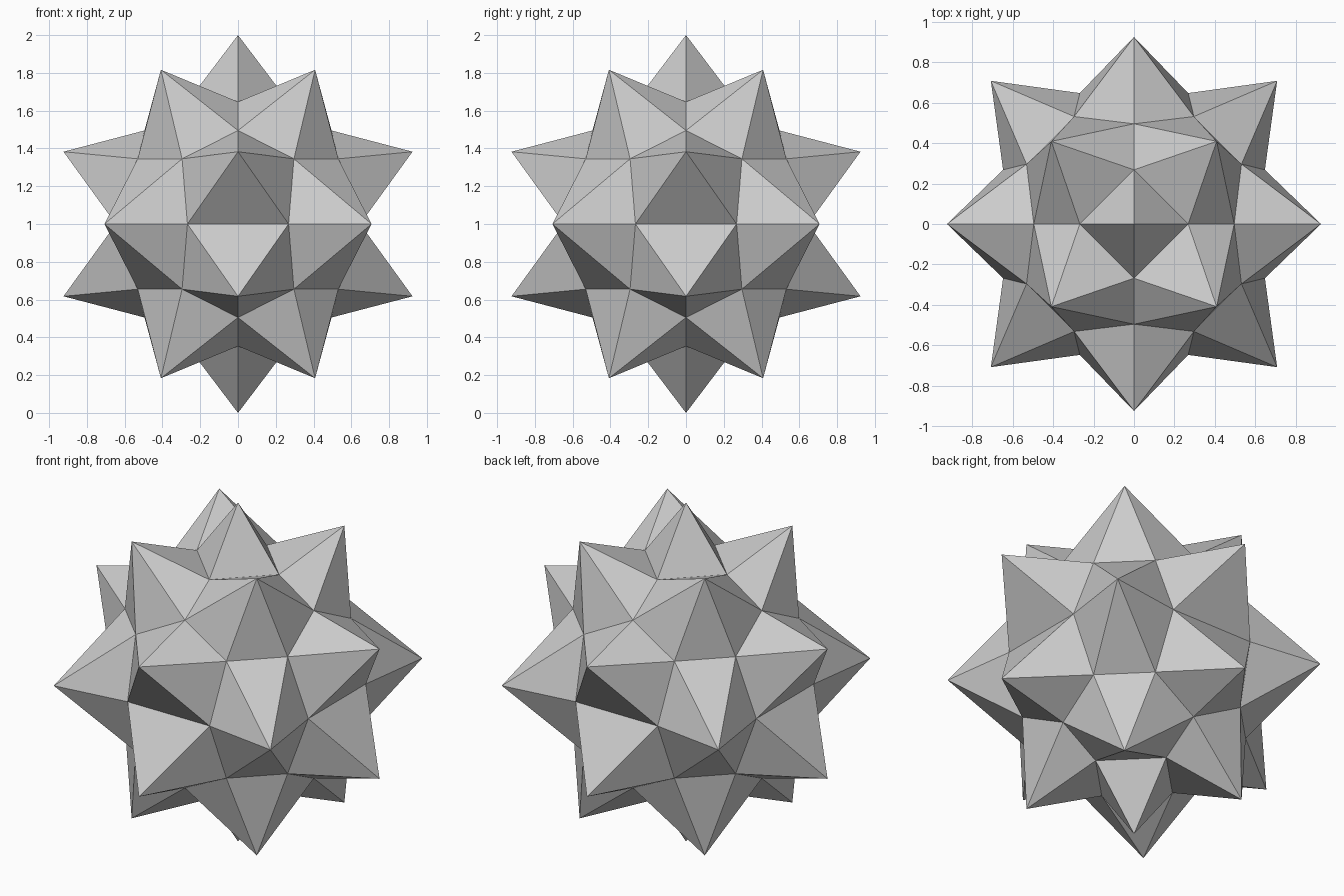
import bpy, bmesh
from math import sin, cos, pi
from mathutils import Matrix, Vector

if "Cube" in bpy.data.objects:
    bpy.data.objects.remove(bpy.data.objects["Cube"])

R = 0.7                      # radius of the valley points; spike tips lie at 1
c, s = cos(pi / 8), sin(pi / 8)
h = 0.5 ** 0.5

bm = bmesh.new()


def spike(tip, ring, xform):
    """Fan of triangles from a spike tip to its ring of valley points."""
    t = bm.verts.new(xform @ Vector(tip))
    vs = [bm.verts.new(xform @ Vector(p)) for p in ring]
    for i in range(len(vs)):
        bm.faces.new((t, vs[i], vs[(i + 1) % len(vs)]))


# Valley points of one quarter
A1, A2 = (R * s, 0, R * c), (0, R * s, R * c)
B1, B2 = (R * h, 0, R * h), (0, R * h, R * h)
C1, C2 = (0.531, 0.296, 0.345), (0.296, 0.531, 0.345)
C3 = (0.531, -0.296, 0.345)
D1, D2 = (R * c, R * s, 0), (R * s, R * c, 0)
D3 = (R * c, -R * s, 0)


def down(p):
    return (p[0], p[1], -p[2])


up = Matrix.Translation((0, 0, 1))
for k in range(4):
    turn = up @ Matrix.Rotation(k * pi / 2, 4, 'Z')
    for mz in (1, -1):
        m = turn @ Matrix.Diagonal((1, 1, mz, 1))
        # six-sided upper spikes and five-sided side spikes
        spike((6 ** -0.5, 6 ** -0.5, 2 * 6 ** -0.5), (A1, B1, C1, C2, B2, A2), m)
        spike((c, 0, s), (D3, D1, C1, B1, C3), m)
    # six-sided equator spikes
    spike((h, h, 0), (D1, C1, C2, D2, down(C2), down(C1)), turn)

# four-sided pole spikes
square = [(R * s, 0, R * c), (0, R * s, R * c), (-R * s, 0, R * c), (0, -R * s, R * c)]
for mz in (1, -1):
    spike((0, 0, 1), square, up @ Matrix.Diagonal((1, 1, mz, 1)))

bmesh.ops.remove_doubles(bm, verts=bm.verts[:], dist=0.002)
bmesh.ops.recalc_face_normals(bm, faces=bm.faces[:])
mesh = bpy.data.meshes.new("spiked_ball")
bm.to_mesh(mesh)
bm.free()
bpy.context.collection.objects.link(bpy.data.objects.new("spiked_ball", mesh))
